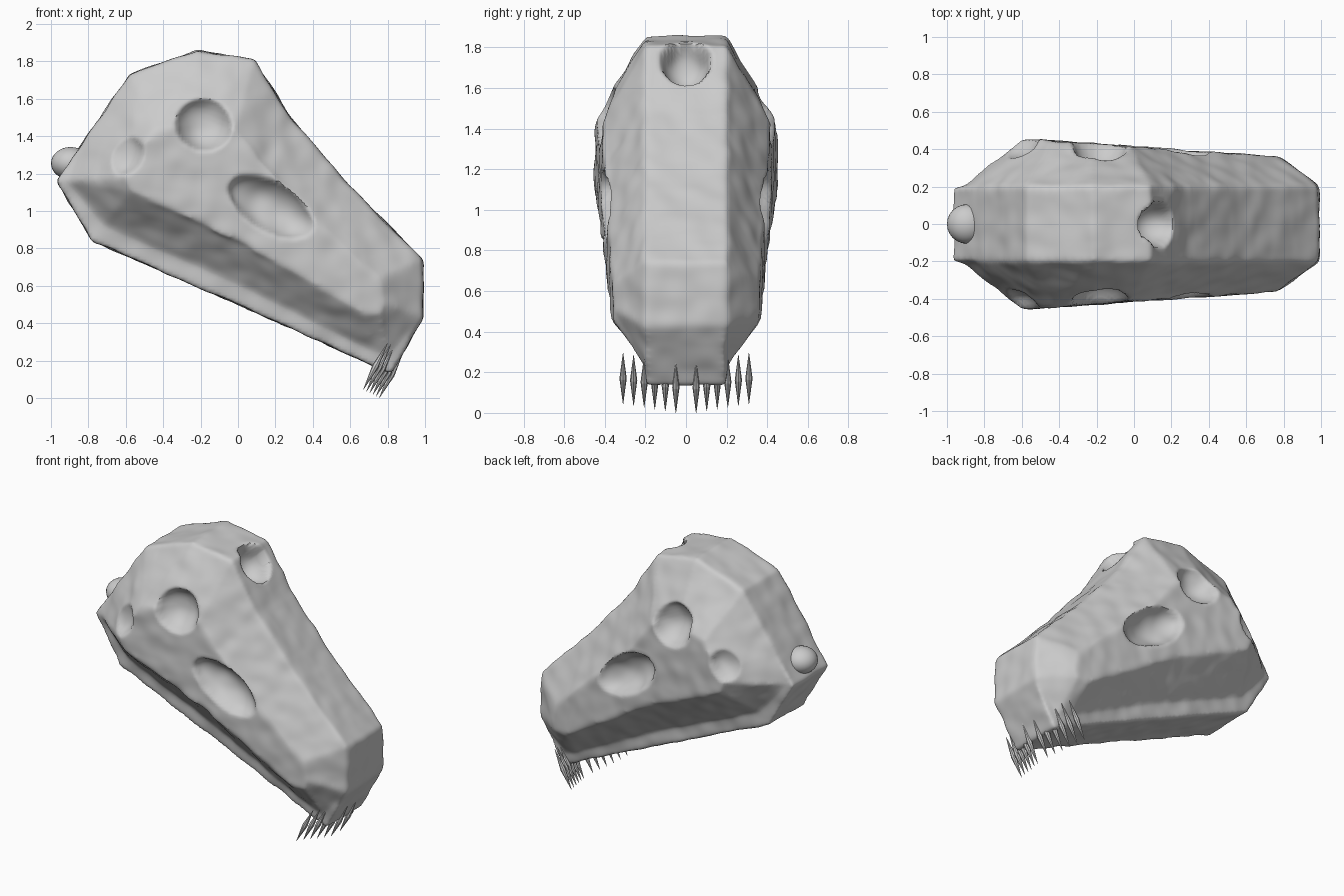
import bpy, bmesh, math
from mathutils import Vector, Matrix, noise

if "Cube" in bpy.data.objects:
    bpy.data.objects.remove(bpy.data.objects["Cube"])

bone = bpy.data.materials.new("bone grey")
bone.use_nodes = True
GREY = (0.6, 0.6, 0.6, 1)
bone.diffuse_color = GREY
bone.node_tree.nodes["Principled BSDF"].inputs["Base Color"].default_value = GREY


def add_object(name, bm):
    mesh = bpy.data.meshes.new(name)
    bmesh.ops.recalc_face_normals(bm, faces=bm.faces)
    bm.to_mesh(mesh)
    bm.free()
    mesh.materials.append(bone)
    ob = bpy.data.objects.new(name, mesh)
    bpy.context.collection.objects.link(ob)
    return ob


def smooth(ob, degrees):
    bpy.ops.object.select_all(action='DESELECT')
    ob.select_set(True)
    bpy.context.view_layer.objects.active = ob
    bpy.ops.object.shade_smooth_by_angle(angle=math.radians(degrees))


def placement(centre, radii, tilt=0):
    return (Matrix.Translation(centre) @ Matrix.Rotation(math.radians(tilt), 4, 'Y')
            @ Matrix.Diagonal((*radii, 1)))


# Skull profile: outer edge, cheek edge, and where the lip sits between them
TOP, BACK, JAW = 0.03, 0.15, 0.31
PROFILE = [
    ((-.97, 1.16), (-.60, 1.18), BACK), ((-.84, 1.35), (-.56, 1.28), TOP),
    ((-.58, 1.73), (-.44, 1.43), TOP), ((-.22, 1.86), (-.22, 1.48), TOP),
    ((.09, 1.81), (-.02, 1.43), TOP), ((.28, 1.50), (.12, 1.23), TOP),
    ((.60, 1.13), (.40, .95), TOP), ((.99, .74), (.75, .64), TOP),
    ((.99, .43), (.78, .51), TOP), ((.82, .13), (.76, .45), JAW),
    ((.73, .17), (.68, .45), JAW), ((.0, .50), (.0, .86), JAW),
    ((-.78, .84), (-.57, 1.11), JAW),
]


def cheek_width(x):
    return 0.455 - 0.07 * (x + 0.58)


bm = bmesh.new()
rings = []
for side in (-1, 1):
    outer, lip, cheek = [], [], []
    for a, b, t in PROFILE:
        m = Vector(a).lerp(Vector(b), t)
        outer.append(bm.verts.new((a[0], side * 0.195, a[1])))
        lip.append(bm.verts.new((m.x, side * 0.207, m.y)))
        cheek.append(bm.verts.new((b[0], side * cheek_width(b[0]), b[1])))
    rings += [cheek, lip, outer] if side < 0 else [outer, lip, cheek]
for ring, following in zip(rings, rings[1:]):
    for i in range(len(ring)):
        j = (i + 1) % len(ring)
        bm.faces.new((ring[i], ring[j], following[j], following[i]))
bm.faces.new(rings[0])
bm.faces.new(rings[-1])
bmesh.ops.triangulate(bm, faces=[f for f in bm.faces if len(f.verts) > 4])
skull = add_object("skull", bm)

# Dense, slightly softened surface to carve
remesh = skull.modifiers.new("remesh", 'REMESH')
remesh.mode = 'VOXEL'
remesh.voxel_size = 0.016
soften = skull.modifiers.new("soften", 'SMOOTH')
soften.factor = 0.5
soften.iterations = 4
graph = bpy.context.evaluated_depsgraph_get()
carved = bpy.data.meshes.new_from_object(skull.evaluated_get(graph))
skull.modifiers.clear()
skull.data = carved


def dig(bm, place, direction):
    """Push the surface inside an ellipsoid down to its far wall."""
    inverse = place.inverted()
    d = inverse.to_3x3() @ Vector(direction)
    for v in bm.verts:
        p = inverse @ v.co
        if p.length_squared < 1:
            pd, dd = p.dot(d), d.length_squared
            t = (-pd + math.sqrt(pd * pd + dd * (1 - p.length_squared))) / dd
            v.co += Vector(direction) * t


# Nostril, eye sockets, cheek openings and rear hollows
bm = bmesh.new()
bm.from_mesh(carved)
dig(bm, placement((.12, 0, 1.72), (.13, .115, .135)), (-.7, 0, -.7))
for side in (-1, 1):
    inward = (0, -side, 0)
    dig(bm, placement((-.18, side * .44, 1.48), (.15, .145, .155)), inward)
    dig(bm, placement((.185, side * .42, 1.02), (.255, .125, .13), 30), inward)
    dig(bm, placement((-.65, side * .45, 1.33), (.14, .1, .14)), inward)
bmesh.ops.smooth_vert(bm, verts=bm.verts, factor=0.5,
                      use_axis_x=True, use_axis_y=True, use_axis_z=True)

# Slight hand-worked unevenness
bm.normal_update()
for v, n in [(v, v.normal.copy()) for v in bm.verts]:
    v.co += n * 0.008 * noise.noise(v.co * 9)
bm.to_mesh(carved)
bm.free()
if not carved.materials:
    carved.materials.append(bone)
smooth(skull, 50)

# Neck joint at the back
bm = bmesh.new()
bmesh.ops.create_uvsphere(bm, u_segments=24, v_segments=16, radius=1,
                          matrix=placement((-.895, 0, 1.255), (.105, .105, .087)))
smooth(add_object("neck_joint", bm), 60)


# Spindle teeth around the snout, six per side
def tooth(name, bottom, top):
    bm = bmesh.new()
    axis = top - bottom
    turn = axis.to_track_quat('Z', 'Y').to_matrix().to_4x4()
    half = axis.length / 2
    for end in (-1, 1):
        flip = Matrix.Rotation(math.pi if end < 0 else 0, 4, 'X')
        place = (Matrix.Translation((bottom + top) / 2) @ turn @ flip
                 @ Matrix.Translation((0, 0, half / 2)))
        bmesh.ops.create_cone(bm, segments=8, radius1=0.018, radius2=0.001,
                              depth=half, matrix=place)
    smooth(add_object(name, bm), 40)


for side, word in ((-1, "right"), (1, "left")):
    for i in range(6):
        y = side * (0.05 + 0.052 * i)
        bottom = Vector((.755 - .017 * i, y, .0 + .009 * i))
        tooth(f"tooth_{word}_{i + 1}", bottom, bottom + Vector((.13, 0, .25)))
